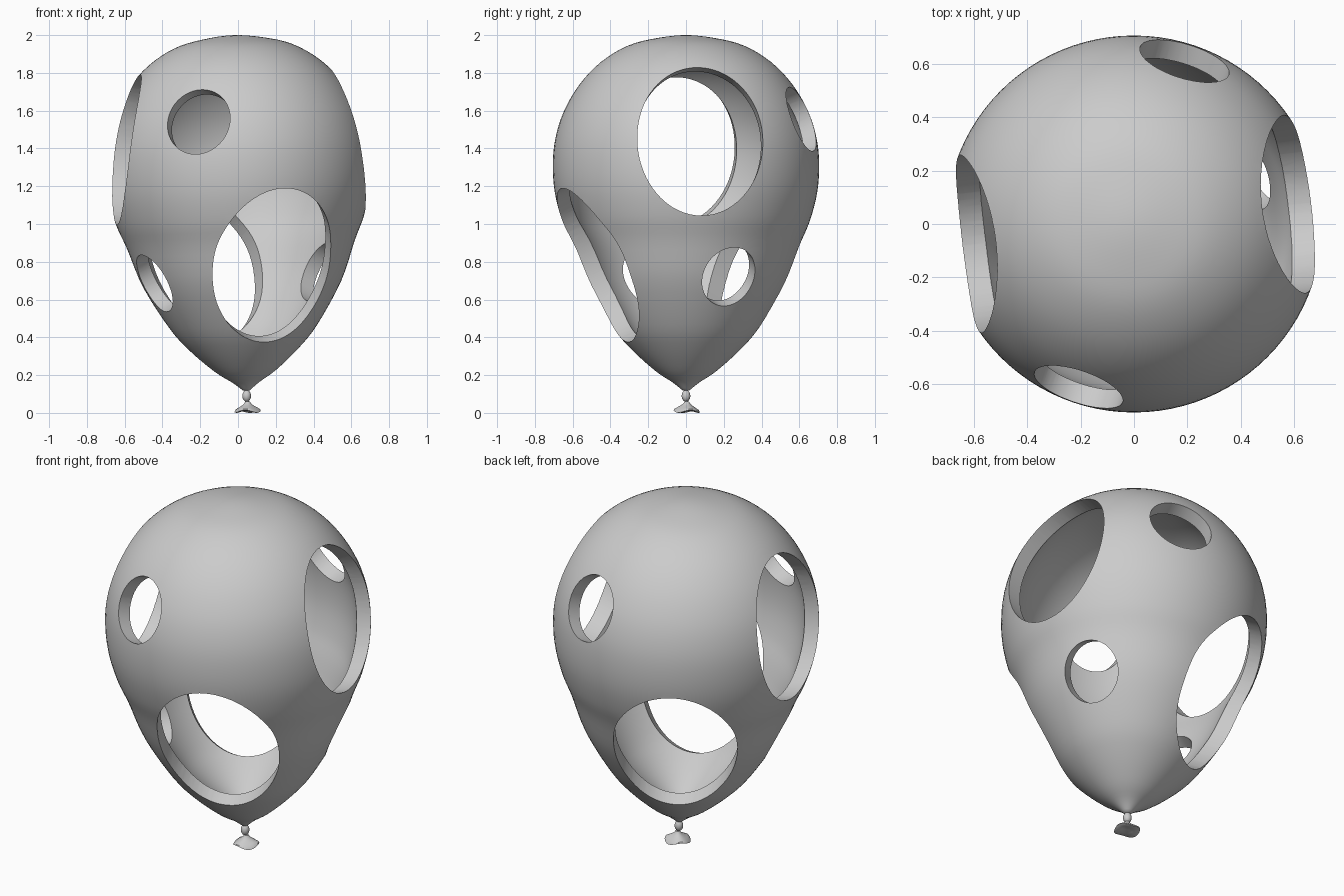
import bpy, bmesh, math
from mathutils import Matrix, Vector

if "Cube" in bpy.data.objects:
    bpy.data.objects.remove(bpy.data.objects["Cube"])

WALL = 0.075
PIVOT = Vector((0, 0, 1.3))
TILT = Matrix.Translation(PIVOT) @ Matrix.Rotation(math.radians(-2.15), 4, 'Y') @ Matrix.Translation(-PIVOT)

# outer balloon outline as (radius, height)
KEYS = [(0, 2), (.16, 1.983), (.31, 1.943), (.45, 1.858), (.563, 1.74), (.645, 1.6),
        (.69, 1.46), (.705, 1.32), (.695, 1.17), (.657, 1.02), (.603, .89), (.524, .68),
        (.39, .455), (.286, .333), (.16, .22), (.07, .16), (.018, .118)]


def smooth(keys, steps=4):
    """Catmull-Rom curve through the key points."""
    k = [Vector(p) for p in keys]
    k = [Vector((-k[1].x, k[1].y))] + k + [2 * k[-1] - k[-2]]
    out = []
    for a, b, c, d in zip(k, k[1:], k[2:], k[3:]):
        for i in range(steps):
            t = i / steps
            out.append(.5 * (2 * b + (c - a) * t + (2 * a - 5 * b + 4 * c - d) * t * t
                             + (3 * b - a - 3 * c + d) * t ** 3))
    return out + [k[-2]]


def lathe(bm, pts, segs, wave=lambda a, r: 0):
    """Closed surface of revolution; first and last points become poles."""
    rings = [[bm.verts.new((r * math.cos(a), r * math.sin(a), z + wave(a, r)))
              for a in (2 * math.pi * i / segs for i in range(segs))] for r, z in pts[1:-1]]
    top, bottom = bm.verts.new((0, 0, pts[0][1])), bm.verts.new((0, 0, pts[-1][1]))
    for i in range(segs):
        j = (i + 1) % segs
        bm.faces.new((top, rings[0][i], rings[0][j]))
        bm.faces.new((bottom, rings[-1][j], rings[-1][i]))
        for u, v in zip(rings, rings[1:]):
            bm.faces.new((u[i], v[i], v[j], u[j]))


def make(name, bm):
    me = bpy.data.meshes.new(name)
    bm.to_mesh(me)
    bm.free()
    ob = bpy.data.objects.new(name, me)
    bpy.context.collection.objects.link(ob)
    return ob


def shade(ob):
    bpy.ops.object.select_all(action='DESELECT')
    ob.select_set(True)
    bpy.context.view_layer.objects.active = ob
    bpy.ops.object.shade_smooth_by_angle(angle=math.radians(35))


# hollow balloon body
outer = smooth(KEYS)
inner = [Vector((0, 2 - WALL))]
for a, b, c in zip(outer, outer[1:], outer[2:]):
    t = (c - a).normalized()
    p = b + WALL * Vector((t.y, -t.x))
    if p.x > .01 and p.y < inner[-1].y:
        inner.append(p)
inner.append(Vector((0, inner[-1].y - .01)))

bm = bmesh.new()
lathe(bm, inner, 96)
bmesh.ops.recalc_face_normals(bm, faces=bm.faces)
bmesh.ops.reverse_faces(bm, faces=bm.faces)
skin = bmesh.new()
lathe(skin, outer + [Vector((0, .115))], 96)
bmesh.ops.recalc_face_normals(skin, faces=skin.faces)
tmp = bpy.data.meshes.new("tmp")
skin.to_mesh(tmp)
skin.free()
bm.from_mesh(tmp)
bpy.data.meshes.remove(tmp)
body = make("balloon_body", bm)


def radius_at(z):
    for p, q in zip(outer, outer[1:]):
        if q.y <= z <= p.y:
            return p.x + (q.x - p.x) * (p.y - z) / (p.y - q.y)


def cutter(angle, z0, z1, half_width):
    """Oval cylinder square to the wall between two heights."""
    lo, hi = Vector((radius_at(z0), z0)), Vector((radius_at(z1), z1))
    chord, mid = hi - lo, (lo + hi) / 2
    a = math.radians(angle)
    radial = Vector((math.cos(a), math.sin(a), 0))
    up = Vector((0, 0, 1))
    v = (radial * chord.x + up * chord.y).normalized()
    w = (radial * chord.y - up * chord.x).normalized()
    u = v.cross(w)
    centre = radial * mid.x + up * mid.y + w * .1
    m = Matrix((u, v, w)).transposed().to_4x4()
    m = Matrix.Translation(centre) @ m @ Matrix.Diagonal((half_width, chord.length / 2, 1, 1))
    b = bmesh.new()
    bmesh.ops.create_cone(b, cap_ends=True, segments=72, radius1=1, radius2=1, depth=.8, matrix=m)
    ob = make("hole_cutter", b)
    ob.hide_render = True
    return ob


# holes: angle from +x, low edge, high edge, half width
HOLES = [(-70, .37, 1.18, .33), (120, .37, 1.18, .33),
         (26, .55, .855, .152), (206, .55, .855, .152),
         (7, 1.02, 1.81, .335), (187, 1.02, 1.81, .335),
         (-108, 1.378, 1.718, .174), (72, 1.378, 1.718, .174)]
bpy.context.view_layer.objects.active = body
for h in HOLES:
    cut = cutter(*h)
    mod = body.modifiers.new("hole", 'BOOLEAN')
    mod.operation, mod.solver, mod.object = 'DIFFERENCE', 'EXACT', cut
    bpy.ops.object.modifier_apply(modifier=mod.name)
    bpy.data.objects.remove(cut)
body.data.transform(TILT)
shade(body)

# knot bead
bm = bmesh.new()
bmesh.ops.create_uvsphere(bm, u_segments=24, v_segments=14, radius=1,
                          matrix=Matrix.Translation((.046, 0, .09)) @ Matrix.Diagonal((.023, .023, .031, 1)))
shade(make("knot_bead", bm))

# flared lip with a wavy rim
bm = bmesh.new()
lathe(bm, [(0, .068), (.012, .066), (.017, .056), (.03, .045), (.05, .032), (.066, .021),
           (.069, .014), (.062, .011), (.03, .015), (0, .018)], 48,
      lambda a, r: .007 * (r / .069) ** 2 * math.sin(3 * a + .6))
bmesh.ops.recalc_face_normals(bm, faces=bm.faces)
lip = make("knot_lip", bm)
lip.data.transform(Matrix.Translation((.051, .004, -min(v.co.z for v in lip.data.vertices))))
shade(lip)
